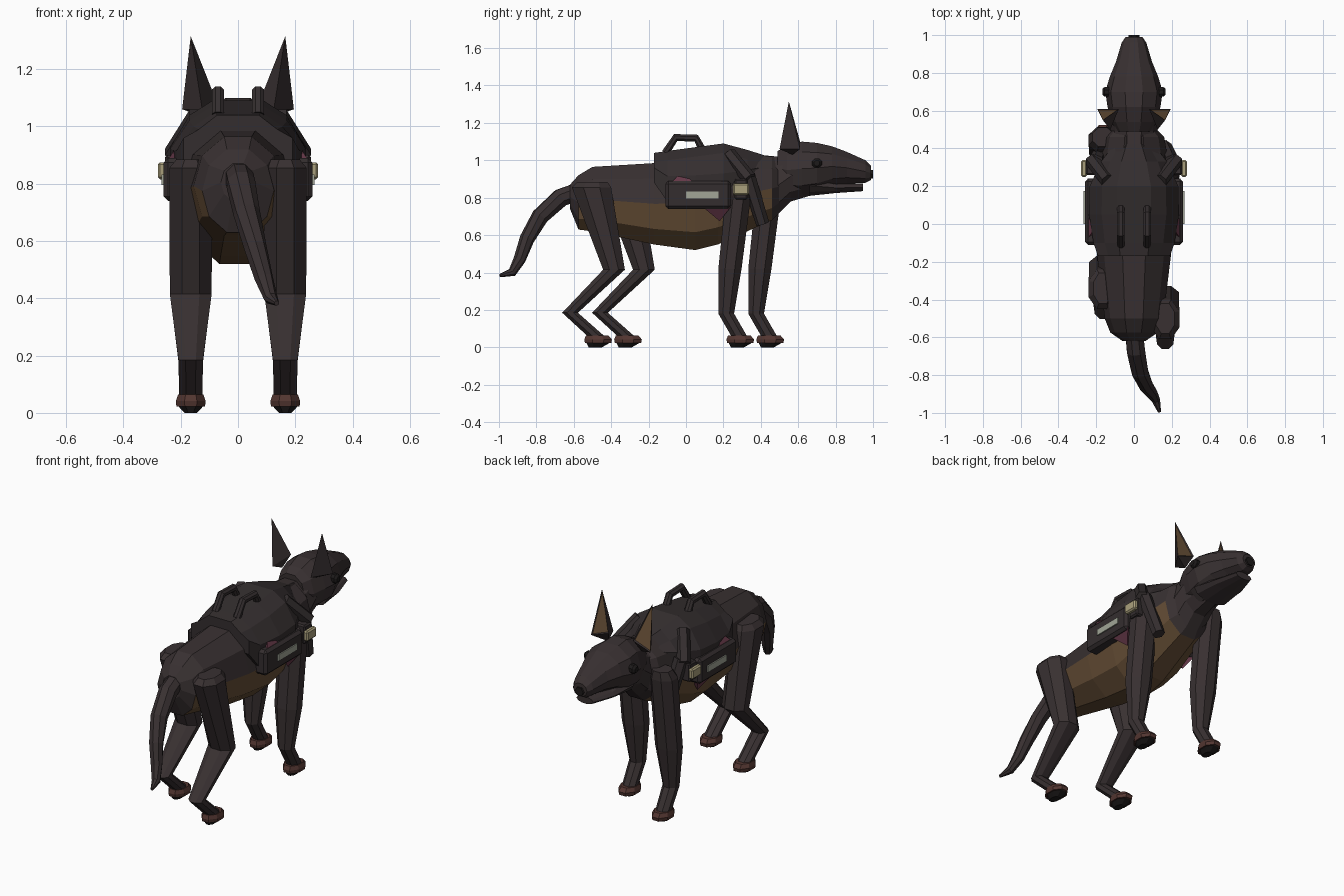
import bpy, bmesh
from math import cos, sin, pi
from mathutils import Vector

if "Cube" in bpy.data.objects:
    bpy.data.objects.remove(bpy.data.objects["Cube"])


def material(name, colour):
    m = bpy.data.materials.new(name)
    m.use_nodes = True
    m.diffuse_color = (*colour, 1)
    bsdf = m.node_tree.nodes["Principled BSDF"]
    bsdf.inputs["Base Color"].default_value = (*colour, 1)
    bsdf.inputs["Roughness"].default_value = 0.8
    return m


COAT = material("dark coat", (0.040, 0.030, 0.031))
VEST = material("vest cloth", (0.034, 0.027, 0.028))
TAN = material("tan belly", (0.13, 0.075, 0.036))
PAW = material("red brown paw", (0.085, 0.036, 0.030))
PINK = material("dull pink", (0.13, 0.04, 0.065))
CREAM = material("cream lamp", (0.40, 0.35, 0.20))
GREY = material("pale grey plate", (0.36, 0.38, 0.31))
BLACK = material("black", (0.012, 0.010, 0.010))


def finish(name, bm, mats, rule=None):
    bmesh.ops.recalc_face_normals(bm, faces=bm.faces[:])
    if rule:
        for f in bm.faces:
            f.material_index = int(rule(f.calc_center_median(), f.normal))
    mesh = bpy.data.meshes.new(name)
    bm.to_mesh(mesh)
    bm.free()
    for m in mats:
        mesh.materials.append(m)
    ob = bpy.data.objects.new(name, mesh)
    bpy.context.collection.objects.link(ob)
    return ob


def loft(name, rings, mats, rule=None):
    bm = bmesh.new()
    rows = [[bm.verts.new(p) for p in ring] for ring in rings]
    n = len(rows[0])
    for a, b in zip(rows, rows[1:]):
        for i in range(n):
            j = (i + 1) % n
            bm.faces.new((a[i], a[j], b[j], b[i]))
    bm.faces.new(rows[0])
    bm.faces.new(rows[-1])
    return finish(name, bm, mats, rule)


def hull(name, pts, mats, rule=None):
    bm = bmesh.new()
    for p in pts:
        bm.verts.new(p)
    bmesh.ops.convex_hull(bm, input=bm.verts[:])
    return finish(name, bm, mats, rule)


def upright(sections, n=10):
    """Rings across y from (y, bottom, top, half width)."""
    return [[(w * cos(2 * pi * i / n), y,
              (lo + hi) / 2 + (hi - lo) / 2 * sin(2 * pi * i / n) / sin(0.4 * pi))
             for i in range(n)] for y, lo, hi, w in sections]


def level(x, sections, n=8):
    """Horizontal rings from (y, z, half width, half depth)."""
    return [[(x + rx * cos(2 * pi * (i + .5) / n) / cos(pi / n),
              y + ry * sin(2 * pi * (i + .5) / n) / cos(pi / n), z)
             for i in range(n)] for y, z, rx, ry in sections]


def tube(name, pts, radii, mat, n=6):
    pts = [Vector(p) for p in pts]
    rings = []
    for k, p in enumerate(pts):
        t = pts[min(k + 1, len(pts) - 1)] - pts[max(k - 1, 0)]
        q = t.to_track_quat('Z', 'X')
        rings.append([p + q @ Vector((cos(2 * pi * (i + .5) / n), sin(2 * pi * (i + .5) / n), 0)) * radii[k]
                      for i in range(n)])
    return loft(name, rings, [mat])


def box(name, lo, hi, mat, bevel=0.0):
    pts = [(x, y, z) for x in (lo[0], hi[0]) for y in (lo[1], hi[1]) for z in (lo[2], hi[2])]
    bm = bmesh.new()
    for p in pts:
        bm.verts.new(p)
    bmesh.ops.convex_hull(bm, input=bm.verts[:])
    bmesh.ops.dissolve_limit(bm, angle_limit=0.01, verts=bm.verts[:], edges=bm.edges[:])
    if bevel:
        bmesh.ops.bevel(bm, geom=bm.edges[:], offset=bevel, segments=1, affect='EDGES')
    return finish(name, bm, [mat])


# Torso with tan underside, neck, head and jaw
torso = [(-.62, .74, .87, .06), (-.575, .63, .92, .125), (-.5, .62, .965, .155),
         (-.17, .55, .985, .195), (.05, .52, 1.02, .21), (.17, .55, 1.03, .21),
         (.46, .68, 1.02, .16), (.5, .72, 1.0, .12)]
mid = lambda y: 0.79 if y < .3 else .83
loft("torso", upright(torso), [COAT, TAN],
     lambda c, n: c.z < mid(c.y) and -.57 < c.y < .45)
loft("neck", upright([(.38, .72, 1.03, .12), (.49, .71, 1.02, .125), (.56, .78, 1.05, .12),
                      (.66, .81, 1.06, .1)]), [COAT])
loft("head", upright([(.49, .87, 1.05, .09), (.54, .82, 1.075, .12), (.62, .81, 1.1, .14),
                      (.7, .825, 1.093, .152), (.78, .86, 1.075, .128), (.86, .875, 1.045, .095),
                      (.96, .88, 1.0, .065), (.99, .895, .97, .045)]), [COAT])
loft("lower_jaw", upright([(.66, .81, .92, .12), (.8, .825, .88, .1), (.945, .835, .875, .055)]), [COAT])
loft("nose", upright([(.96, .9, .95, .035), (1.0, .9, .95, .028)], 6), [BLACK])

# Tail
tube("tail", [(0, -.56, .84), (.01, -.67, .80), (.03, -.78, .70), (.06, -.85, .58),
              (.09, -.89, .47), (.115, -.93, .40), (.135, -.995, .383)],
     [.05, .052, .047, .04, .033, .024, .009], COAT, 8)

for s, side in ((1, "left"), (-1, "right")):
    # Legs: the right pair stands one step ahead
    d = 0 if s > 0 else .16
    x = s * .165
    loft(side + "_front_leg", level(x, [
        (.3 + d, .9, .055, .05), (.285 + d, .85, .075, .068), (.235 + d, .42, .073, .062),
        (.215 + d, .18, .043, .042), (.29 + d, .05, .04, .042)]), [COAT])
    loft(side + "_hind_leg", level(x, [
        (-.5 + d, .885, .05, .08), (-.505 + d, .855, .075, .105), (-.385 + d, .415, .073, .058),
        (-.62 + d, .185, .043, .042), (-.47 + d, .05, .04, .045)]), [COAT])
    for part, y in (("front", .29 + d), ("hind", -.47 + d)):
        loft(f"{side}_{part}_paw", level(x, [
            (y, .022, .05, .07), (y, .042, .052, .074), (y - .005, .064, .044, .06)]), [PAW])
        loft(f"{side}_{part}_sole", level(x, [
            (y - .015, .0, .022, .035), (y, .024, .044, .062)]), [BLACK])

    # Ears with tan inner face, eyes
    ear = hull(side + "_ear", [(s * .165, .55, 1.315), (s * .195, .61, 1.06), (s * .08, .61, 1.10),
                               (s * .125, .5, 1.06), (s * .11, .57, 1.03)], [COAT, TAN])
    bm = bmesh.new()
    bm.from_mesh(ear.data)
    inner = [f for f in bm.faces if f.normal.y > .5 and f.calc_center_median().z > 1.1]
    bmesh.ops.inset_region(bm, faces=inner, thickness=.01, depth=-.006)
    for f in inner:
        f.material_index = 1
    bm.to_mesh(ear.data)
    bm.free()
    tube(side + "_eye", [(s * .12, .7, .985), (s * .155, .7, .985), (s * .168, .7, .985)],
         [.028, .028, .016], BLACK, 8)

    # Side pouch, plate, pink flaps and lamp
    box(side + "_pouch", (s * .17, -.11, .74), (s * .26, .24, .89), VEST, .016)
    box(side + "_pouch_plate", (s * .258, 0, .795), (s * .267, .175, .832), GREY)
    hull(side + "_upper_flap", [(s * .248, -.08, .88), (s * .248, .04, .88),
                                (s * .205, -.02, .942), (s * .16, -.02, .88)], [PINK])
    hull(side + "_lower_flap", [(s * .245, .09, .75), (s * .245, .24, .75),
                                (s * .2, .18, .675), (s * .15, .18, .75)], [PINK])
    box(side + "_lamp_mount", (s * .2, .26, .79), (s * .255, .33, .9), VEST, .008)
    box(side + "_lamp", (s * .25, .25, .815), (s * .28, .338, .875), CREAM, .008)

    # Shoulder strap and carry handle
    tube(side + "_upper_strap", [(s * .14, .23, 1.035), (s * .225, .34, .9)], [.038, .038], VEST)
    tube(side + "_lower_strap", [(s * .2, .33, .92), (s * .165, .41, .66)], [.04, .036], VEST)
    tube(side + "_handle", [(s * .07, -.11, 1.04), (s * .07, -.055, 1.122),
                            (s * .07, .055, 1.118), (s * .07, .085, 1.06)], [.022] * 4, VEST, 8)

# Vest draped over the back
rings = []
for y, w, low, top in ((-.17, .19, .88, 1.04), (-.1, .215, .78, 1.05), (.05, .238, .77, 1.07),
                       (.2, .235, .77, 1.09), (.33, .175, .84, 1.055), (.44, .09, .92, 1.02)):
    half = [(w, low), (w, low + (top - low) * .5), (w * .72, top - .05), (w * .38, top)]
    rings.append([(a, y, z) for a, z in half] + [(-a, y, z) for a, z in reversed(half)])
loft("vest", rings, [VEST])
